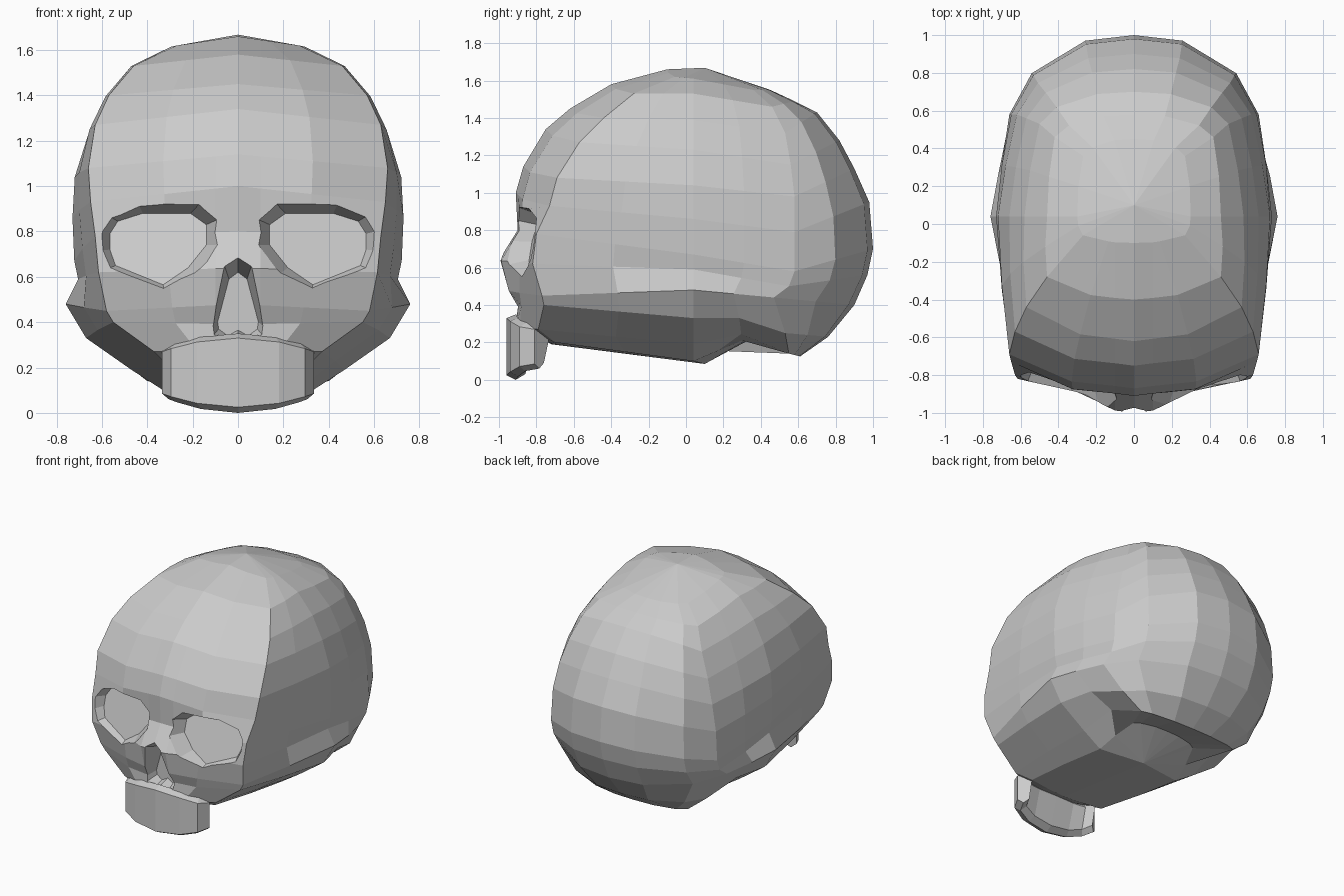
import bpy, bmesh
from mathutils import Vector

cube = bpy.data.objects.get("Cube")
if cube:
    bpy.data.objects.remove(cube, do_unlink=True)

# One bone colour for everything
bone = bpy.data.materials.new("bone_grey")
bone.use_nodes = True
bone.diffuse_color = (0.6, 0.6, 0.6, 1)
bone.node_tree.nodes["Principled BSDF"].inputs["Base Color"].default_value = (0.6, 0.6, 0.6, 1)


def make_object(name, bm):
    bmesh.ops.recalc_face_normals(bm, faces=bm.faces)
    mesh = bpy.data.meshes.new(name)
    bm.to_mesh(mesh)
    bm.free()
    mesh.materials.append(bone)
    obj = bpy.data.objects.new(name, mesh)
    bpy.context.collection.objects.link(obj)
    return obj


def bridge(bm, lower, upper):
    count = len(lower)
    for i in range(count):
        j = (i + 1) % count
        bm.faces.new((lower[i], lower[j], upper[j], upper[i]))


def fan(bm, ring, centre):
    tip = bm.verts.new(centre)
    for a, b in zip(ring, ring[1:] + ring[:1]):
        bm.faces.new((a, b, tip))


def loft(name, rings, caps=None):
    bm = bmesh.new()
    loops = [[bm.verts.new(p) for p in ring] for ring in rings]
    for lower, upper in zip(loops, loops[1:]):
        bridge(bm, lower, upper)
    if caps:
        fan(bm, loops[0], caps[0])
        fan(bm, loops[-1], caps[1])
    else:
        bm.faces.new(loops[0])
        bm.faces.new(loops[-1])
    return make_object(name, bm)


def skull_ring(front, temple, side, rear, back, lift=0):
    """Closed ring through five landmarks, with facets filled in between."""
    a = Vector((0, *front))
    b = Vector(temple)
    c = Vector((side[0], 0.04, side[1]))
    d = Vector(rear)
    e = Vector((0, *back))
    nose_side = Vector((0.1, a.y + (b.y - a.y) * 0.07, a.z + (b.z - a.z) * 0.1 / b.x))
    brow = Vector((b.x / 2, max(a.y + (b.y - a.y) * 0.2, -0.89), (a.z + b.z) / 2))
    half = [a, nose_side, brow, b, b.lerp(c, 0.5) + Vector((0.01, 0, 0)), c,
            c.lerp(d, 0.5) + Vector((0.01, 0, lift)), d]
    for u, v in ((0.82, 0.52), (0.39, 0.93)):
        half.append(Vector((d.x * u, d.y + (e.y - d.y) * v, d.z + (e.z - d.z) * v)))
    half.append(e)
    mirrored = [Vector((-p.x, p.y, p.z)) for p in reversed(half[1:-1])]
    return half + mirrored


# Cranium and face: landmarks from crown down to the base
crown = [
    ((-.1, 1.66), (.27, -.06, 1.62), (.3, 1.61), (.27, .36, 1.55), (.45, 1.55)),
    ((-.4, 1.58), (.46, -.28, 1.53), (.46, 1.53), (.42, .46, 1.46), (.58, 1.49)),
    ((-.62, 1.45), (.57, -.44, 1.4), (.58, 1.39), (.5, .53, 1.32), (.7, 1.43)),
    ((-.75, 1.34), (.63, -.57, 1.27), (.66, 1.23), (.57, .56, 1.15), (.82, 1.28)),
    ((-.87, 1.14), (.66, -.69, 1.08), (.72, 1.04), (.62, .58, .98), (.9, 1.13)),
    ((-.91, 1.0), (.65, -.73, .93), (.73, .86), (.65, .58, .79), (.98, .95)),
]
face = [
    ((-.9, .8), (.63, -.8, .78), (.722, .67), (.66, .58, .58), (1.0, .7)),
    ((-1.0, .64), (.615, -.82, .62), (.705, .59), (.66, .55, .5), (.97, .56)),
    ((-.96, .48), (.58, -.77, .45), (.76, .48), (.66, .47, .44), (.9, .4)),
    ((-.91, .39), (.55, -.76, .4), (.67, .33), (.54, .53, .25), (.76, .23), .04),
    ((-.92, .29), (.37, -.79, .27), (.47, .19), (.4, .55, .14), (.61, .125), .08),
    ((-.72, .19), (.3, -.7, .2), (.33, .1), (.26, .3, .21), (.35, .22)),
]
skull = loft("skull", [skull_ring(*row) for row in crown + face],
             caps=((0, .1, 1.668), (0, .1, .085)))


def cutter(name, outline, pivot, floor, slope, tilt, reach, flare):
    """Tapered plug: the outline lies on the tilted floor and widens forward."""
    rings = []
    for scale, shift in ((1, 0), (flare, -reach)):
        rings.append([(pivot[0] + (x - pivot[0]) * scale,
                       floor + slope * abs(x) + tilt * (z - pivot[1]) + shift,
                       pivot[1] + (z - pivot[1]) * scale) for x, z in outline])
    obj = loft(name, rings)
    obj.hide_render = True
    return obj


def carve(target, tool):
    mod = target.modifiers.new("carve", 'BOOLEAN')
    mod.operation = 'DIFFERENCE'
    mod.solver = 'EXACT'
    mod.object = tool
    bpy.ops.object.select_all(action='DESELECT')
    bpy.context.view_layer.objects.active = target
    target.select_set(True)
    bpy.ops.object.modifier_apply(modifier=mod.name)
    bpy.data.objects.remove(tool, do_unlink=True)


# Eye sockets
eye = [(.14, .83), (.21, .88), (.42, .88), (.53, .845), (.565, .79),
       (.565, .72), (.54, .65), (.33, .565), (.22, .64), (.14, .74)]
for sign, name in ((1, "left_eye_cutter"), (-1, "right_eye_cutter")):
    outline = [(x * sign, z) for x, z in eye]
    carve(skull, cutter(name, outline, (.35 * sign, .735), -.85, .18, .3, .2, 1.45))

# Nose opening
nose = [(0, .62), (.04, .59), (.09, .4), (.085, .37), (.045, .34), (0, .365)]
nose += [(-x, z) for x, z in reversed(nose[1:-1])]
carve(skull, cutter("nose_cutter", nose, (0, .47), -.82, 0, 0, .25, 1.7))

# Upper jaw: a curved plate swept along the arch, one section per station
arch = [(0, -.96), (.18, -.94), (.295, -.89), (.335, -.81)]
arch = [(-x, y) for x, y in reversed(arch[1:])] + arch
sections = []
for x, y in arch:
    bend = (x / .335) ** 2
    thick = .1 - .05 * bend
    inner = x * .82
    low = .06 * bend
    sections.append([(x * .92, y + .05, .35 - .05 * bend),
                     (x, y, .33 - .06 * bend), (x, y, .025 + low),
                     ((x + inner) / 2, y + thick * .5, low),
                     (inner, y + thick, .03 + low),
                     (inner, y + thick * 1.6, .23), (inner, y + thick, .3)])
loft("upper_jaw", sections)
